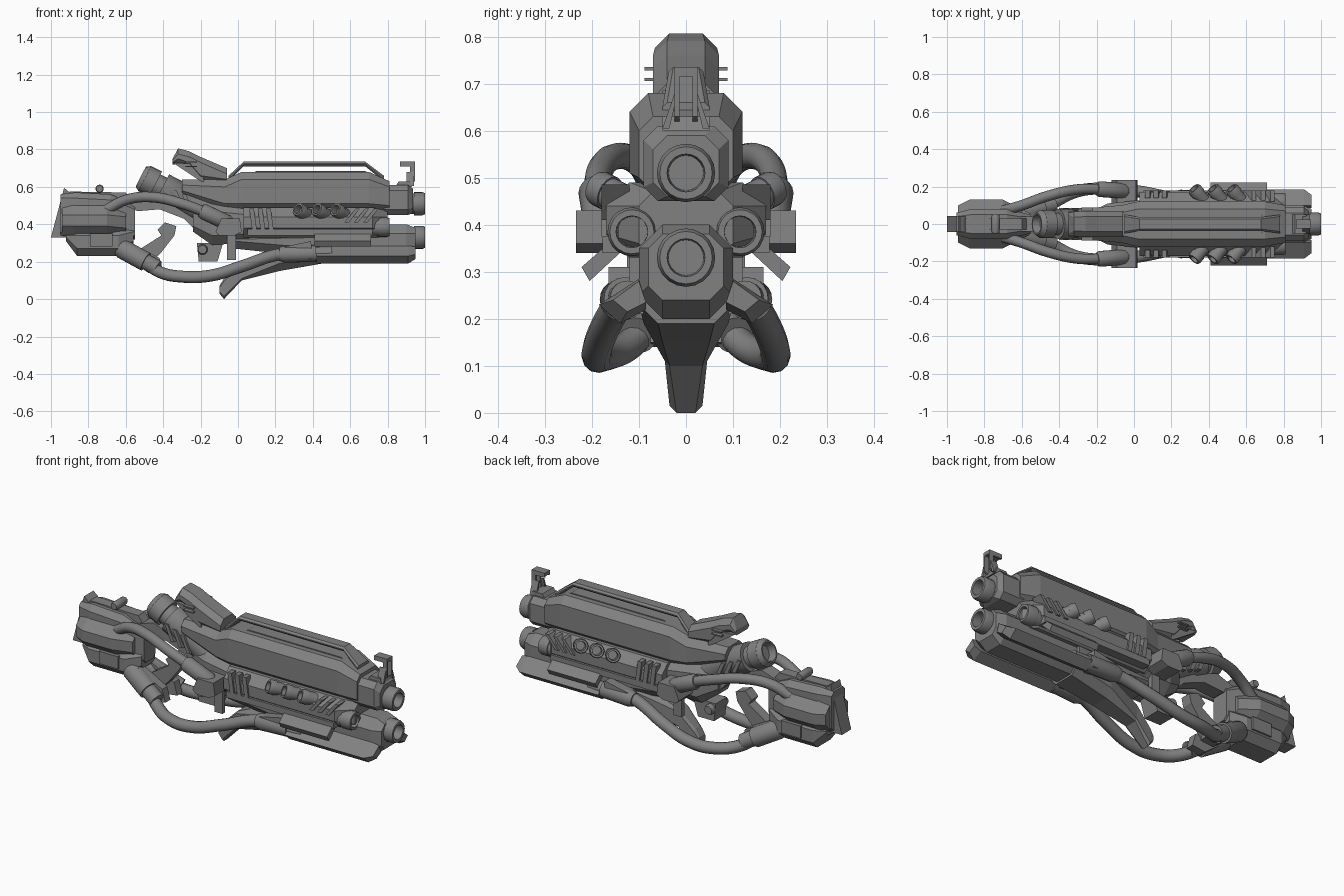
import bpy, bmesh, math
from mathutils import Vector

cube = bpy.data.objects.get("Cube")
if cube:
    bpy.data.objects.remove(cube, do_unlink=True)

grey = (0.22, 0.22, 0.22, 1)
gunmetal = bpy.data.materials.new("gunmetal_grey")
gunmetal.use_nodes = True
gunmetal.diffuse_color = grey
gunmetal.node_tree.nodes["Principled BSDF"].inputs["Base Color"].default_value = grey
SIDES = (("front_", -1), ("back_", 1))


def activate(ob):
    bpy.ops.object.select_all(action='DESELECT')
    ob.select_set(True)
    bpy.context.view_layer.objects.active = ob


def add_object(name, data):
    data.materials.append(gunmetal)
    ob = bpy.data.objects.new(name, data)
    bpy.context.collection.objects.link(ob)
    activate(ob)
    return ob


def solid(name, rings):
    """Closed skin through matching rings of points."""
    bm = bmesh.new()
    loops = [[bm.verts.new(point) for point in ring] for ring in rings]
    count = len(loops[0])
    for a, b in zip(loops, loops[1:]):
        for i in range(count):
            j = (i + 1) % count
            bm.faces.new((a[i], a[j], b[j], b[i]))
    bm.faces.new(loops[0][::-1])
    bm.faces.new(loops[-1])
    bmesh.ops.recalc_face_normals(bm, faces=bm.faces)
    mesh = bpy.data.meshes.new(name)
    bm.to_mesh(mesh)
    bm.free()
    return add_object(name, mesh)


def hull(name, *stations):
    """Body lofted along x through octagons: (x, half width, low, high, corner cut)."""
    rings = []
    for x, wide, low, high, cut in stations:
        half = [(wide - cut, high), (wide, high - cut), (wide, low + cut), (wide - cut, low)]
        rings.append([(x, y, z) for y, z in half] + [(x, -y, z) for y, z in reversed(half)])
    solid(name, rings)


def plate(name, outline, y0, y1, s=1):
    """Side outline (x, z) pushed across y."""
    solid(name, [[(x, y * s, z) for x, z in outline] for y in (y0, y1)])


def side_loft(name, stations, s=1):
    """Cross-sections (y, z) lofted along x."""
    solid(name, [[(x, y * s, z) for y, z in section] for x, section in stations])


def rect(x0, x1, z0, z1, slant=0):
    return [(x0, z0), (x1, z0), (x1 + slant, z1), (x0 + slant, z1)]


def pair(build, name, *args):
    """One copy of a part on each side."""
    for side, s in SIDES:
        build(side + name, *args, s=s)


def lathe(name, start, end, radius, profile, s=1):
    """Turned part between two points from (fraction, relative radius) pairs."""
    a, b = (Vector((x, y * s, z)) for x, y, z in (start, end))
    turn = (b - a).to_track_quat('Z', 'Y')
    angles = [math.tau * i / 20 for i in range(20)]
    solid(name, [[a.lerp(b, t) + turn @ Vector((math.cos(k), math.sin(k), 0)) * radius * r
                  for k in angles] for t, r in profile])
    bpy.ops.object.shade_smooth_by_angle(angle=math.radians(32))


def hose(name, points, radius, s=1):
    curve = bpy.data.curves.new(name, 'CURVE')
    curve.dimensions = '3D'
    curve.bevel_depth, curve.bevel_resolution, curve.resolution_u = radius, 4, 8
    curve.use_fill_caps = True
    spline = curve.splines.new('BEZIER')
    spline.bezier_points.add(len(points) - 1)
    for knot, (x, y, z) in zip(spline.bezier_points, points):
        knot.co = (x, y * s, z)
        knot.handle_left_type = knot.handle_right_type = 'AUTO'
    add_object(name, curve)
    bpy.ops.object.convert(target='MESH')
    bpy.ops.object.shade_smooth_by_angle(angle=math.radians(32))


# Turned profiles shared by barrels, sleeves and pins
BORE = [(0, .9), (.6, .9), (.6, 1), (.9, 1), (1, .9), (1, .65), (.6, .6)]
SLEEVE = [(0, .8), (.1, 1), (.7, 1), (.7, .8), (1, .8)]
PIN = [(0, .8), (.1, 1), (.9, 1), (1, .8)]
DRUM = [(.1, .4), (.1, .5), (0, .6), (0, .7), (.06, .9), (.22, .9), (.22, .7), (.32, .7),
        (.32, .95), (.5, .95), (.55, .85), (1, 1)]

# Upper hull and its deck
main_section = (.12, .47, .68, .04)
hull("upper_hull", (-.3, .08, .55, .64, .03), (-.07, .1, .47, .64, .04),
     (.02, *main_section), (.7, *main_section), (.81, .1, .47, .63, .03))
plate("top_deck", [(.05, .66), (.1, .685), (.68, .685), (.76, .64)], -.05, .05)

# Carry rail: one flat strap on splayed legs
strap, foot = (.037, .71, .735, .01), (.05, .63, .66, .01)
hull("carry_rail", (-.05, *foot), (.03, *strap), (.68, *strap), (.78, *foot))

# Middle hull with slats, louvres and exhaust ports
middle_section = (.17, .33, .49, .05)
hull("middle_hull", (.03, *middle_section), (.72, *middle_section), (.8, .1, .33, .47, .03))
for i in range(3):
    x = .075 + i * .045
    pair(plate, f"upright_slat_{i}", rect(x, x + .025, .375, .485, -.015), .14, .18)
    x = .57 + i * .05
    pair(plate, f"louvre_{i}", rect(x, x + .022, .41, .485, .06), .12, .18)
    x = .38 + i * .1
    pair(lathe, f"exhaust_port_{i}", (x, .12, .445), (x - .06, .19, .48), .038, BORE)
pair(plate, "lower_strip", rect(.05, .72, .34, .375), .12, .178)
flange = [(.135, .345), (.165, .36), (.222, .31), (.205, .28)]
pair(side_loft, "side_flange", [(.41, flange), (.71, flange)])
pair(lathe, "side_barrel", (.66, .115, .385), (.81, .115, .385), .052, BORE)

# Nose blocks, muzzles and lower skirts
nose_section, chin_section = (.09, .45, .61, .03), (.1, .2, .4, .05)
hull("upper_nose", (.78, *nose_section), (.91, *nose_section), (.935, .07, .46, .59, .03))
hull("lower_nose", (.4, *chin_section), (.9, *chin_section), (.95, .08, .24, .38, .03))
for name, z in (("upper_muzzle", .51), ("lower_muzzle", .33)):
    lathe(name, (.85, 0, z), (1, 0, z), .062, BORE)
skirt = [(.185, .23), (.1, .285), (.085, .22), (.14, .19)]
skirt_tip = [(.155, .24), (.1, .28), (.085, .235), (.125, .215)]
pair(side_loft, "lower_skirt", [(.42, skirt), (.91, skirt), (.95, skirt_tip)])

# Hooked front sight on splayed feet
plate("sight_base", [(.84, .6), (.93, .6), (.92, .63), (.86, .63)], -.05, .05)
hook = [(.905, .61), (.945, .63), (.945, .735), (.865, .735), (.865, .71), (.92, .71), (.92, .65)]
pair(plate, "sight_post", hook, .014, .024)
plate("sight_bridge", rect(.865, .945, .715, .735), -.024, .024)
splay = [(.024, .68), (.018, .68), (.035, .605), (.05, .605)]
pair(side_loft, "sight_foot", [(.9, splay), (.94, splay)])

# Rear sight: an open hood on a solid root
hull("rear_sight_hood", (-.35, .06, .72, .75, .01), (-.32, .066, .72, .806, .03),
     (-.26, .07, .7, .79, .03), (-.2, .07, .63, .76, .03), (-.06, .07, .61, .7, .03))
pair(plate, "sight_hood_cheek", [(-.35, .73), (-.2, .72), (-.18, .62), (-.23, .65)], .045, .066)
for name, z in (("lower", .705), ("upper", .728)):
    plate(name + "_sight_crossbar", rect(-.28, -.22, z, z + .007), -.088, .088)

# Tilted breech drum
lathe("breech_drum", (-.52, 0, .655), (-.16, 0, .47), .084, DRUM)
for i in range(3):
    x, z = -.36 + i * .05, .51 - i * .02
    pair(plate, f"drum_rib_{i}", rect(x, x + .022, z, z + .09, -.04), .05, .085)

# Rear core, trigger group and grip
hull("rear_core", (-.24, .06, .36, .5, .03), (-.14, .11, .29, .52, .05), (.06, .13, .3, .5, .05))
plate("trigger_block", [(-.22, .3), (-.21, .2), (-.11, .2), (-.08, .3)], -.05, .05)
lathe("trigger_pivot", (-.19, -.075, .265), (-.19, .075, .265), .028, PIN)
plate("upper_arch", [(-.62, .52), (-.5, .56), (-.38, .52), (-.2, .43), (-.22, .36), (-.29, .43),
                     (-.42, .48), (-.54, .47)], -.04, .04)
plate("hand_grip", [(-.52, .27), (-.41, .34), (-.43, .37), (-.39, .41), (-.33, .39), (-.34, .34),
                    (-.41, .25), (-.47, .19)], -.03, .03)

# Shoulder stock, wider low down than along its top
hull("stock", (-.95, .06, .34, .56, .02), (-.87, .08, .33, .57, .03),
     (-.68, .08, .3, .56, .03), (-.55, .05, .32, .5, .02))
cheek_section, lower_section = (.13, .33, .51, .06), (.1, .23, .38, .04)
hull("stock_cheek", (-.94, .1, .34, .5, .05), (-.88, *cheek_section),
     (-.7, *cheek_section), (-.6, .08, .34, .48, .04))
hull("lower_stock", (-.92, .07, .31, .36, .02), (-.86, *lower_section),
     (-.64, *lower_section), (-.56, .06, .29, .38, .02))
plate("butt_plate", [(-1, .33), (-.93, .595), (-.9, .57), (-.91, .33)], -.042, .042)
pair(plate, "stock_panel", rect(-.79, -.67, .28, .35), .09, .11)
plate("stock_spine", [(-.92, .55), (-.9, .575), (-.6, .57), (-.55, .5)], -.03, .03)
lathe("stock_bolt", (-.74, -.05, .59), (-.74, .05, .59), .022, PIN)

# Upper hoses and their sockets
pair(hose, "upper_hose", [(-.7, .07, .48), (-.6, .1, .53), (-.46, .15, .545), (-.3, .185, .51),
                          (-.15, .185, .455)], .028)
pair(lathe, "upper_hose_sleeve", (-.2, .188, .475), (-.04, .175, .4), .042, PIN)
pair(plate, "hose_socket", [(-.12, .36), (-.09, .43), (.01, .43), (.02, .36), (-.02, .34), (-.1, .34)],
     .11, .234)
pair(plate, "socket_tab", rect(-.06, -.01, .21, .34), .1, .125)

# Lower hoses, sleeves and rear guards
pair(hose, "lower_hose", [(-.5, .07, .2), (-.42, .12, .145), (-.3, .175, .12), (-.15, .19, .125),
                          (.02, .175, .175), (.2, .14, .235), (.34, .12, .25)], .032)
pair(lathe, "lower_hose_end", (.22, .14, .24), (.5, .125, .245), .045, SLEEVE)
pair(plate, "hose_end_cover", [(.23, .22), (.25, .28), (.39, .31), (.4, .21)], .09, .165)
pair(lathe, "rear_hose_sleeve", (-.64, .05, .28), (-.43, .105, .165), .053, SLEEVE)
pair(plate, "sleeve_guard", [(-.64, .26), (-.57, .3), (-.42, .22), (-.4, .15), (-.48, .14)], .03, .075)

# Keel fin and belly
hull("keel", (-.1, .03, .03, .07, .01), (-.075, .035, 0, .11, .015), (.02, .045, .1, .2, .01),
     (.22, .09, .15, .29, .04), (.45, .1, .19, .34, .04))
hull("belly", (-.02, .1, .27, .36, .04), (.45, .12, .22, .38, .05))
